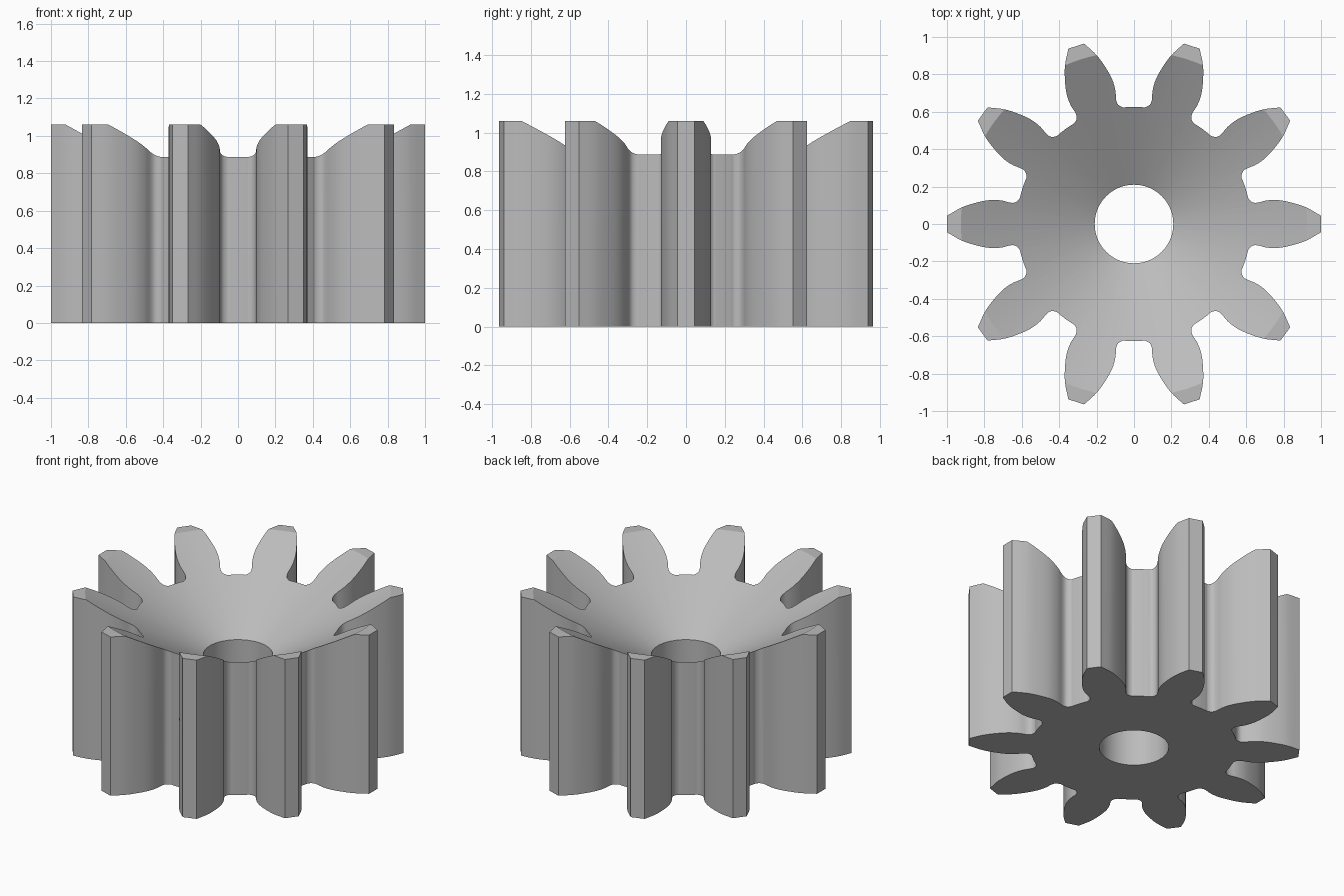
import bpy, bmesh, math
from mathutils import Vector, Matrix

if "Cube" in bpy.data.objects:
    bpy.data.objects.remove(bpy.data.objects["Cube"])

TEETH, HEIGHT, BORE, RIM = 10, 1.06, 0.21, 0.925
ROOT = 0.626
SLOPE = math.tan(math.radians(30))
PITCH = 2 * math.pi / TEETH


def catmull(points, steps):
    """Smooth curve through the points."""
    pts = [2 * points[0] - points[1]] + points + [2 * points[-1] - points[-2]]
    out = []
    for a, b, c, d in zip(pts, pts[1:], pts[2:], pts[3:]):
        for i in range(steps):
            t = i / steps
            out.append(0.5 * (2 * b + (c - a) * t + (2 * a - 5 * b + 4 * c - d) * t * t
                              + (3 * b - a - 3 * c + d) * t ** 3))
    return out + [points[-1]]


def mesh_object(name, bm, material):
    bmesh.ops.recalc_face_normals(bm, faces=bm.faces)
    mesh = bpy.data.meshes.new(name)
    bm.to_mesh(mesh)
    bm.free()
    mesh.materials.append(material)
    obj = bpy.data.objects.new(name, mesh)
    bpy.context.collection.objects.link(obj)
    return obj


grey = bpy.data.materials.new("mid grey")
grey.use_nodes = True
colour = (0.5, 0.5, 0.5, 1)
grey.diffuse_color = colour
grey.node_tree.nodes["Principled BSDF"].inputs["Base Color"].default_value = colour

# One flank, from the tip corner to the middle of the root
flank = [Vector(p) for p in ((1, 0.044), (0.92, 0.089), (0.84, 0.115), (0.77, 0.128),
                             (0.71, 0.126), (0.66, 0.114), (0.632, 0.117), (0.612, 0.136))]
for part in (0.8, 1):
    angle = PITCH / 2 * part
    flank.append(Vector((math.cos(angle), math.sin(angle))) * ROOT)
flank = catmull(flank, 4)
tooth = [Vector((p.x, -p.y)) for p in reversed(flank)] + flank[:-1]

# Toothed body, extruded upwards
bm = bmesh.new()
outline = [Matrix.Rotation(PITCH * k, 2) @ p for k in range(TEETH) for p in tooth]
base = bm.faces.new([bm.verts.new((p.x, p.y, 0)) for p in outline])
top = bmesh.ops.extrude_face_region(bm, geom=[base])["geom"]
bmesh.ops.translate(bm, vec=(0, 0, HEIGHT),
                    verts=[v for v in top if isinstance(v, bmesh.types.BMVert)])
gear = mesh_object("toothed_wheel", bm, grey)

# Cutter for the bore and the conical recess
LIFT = 0.2
profile = [(0, -LIFT), (BORE, -LIFT), (BORE, HEIGHT - (RIM - BORE) * SLOPE),
           (RIM + LIFT / SLOPE, HEIGHT + LIFT), (0, HEIGHT + LIFT)]
bm = bmesh.new()
verts = [bm.verts.new((r, 0, z)) for r, z in profile]
edges = [bm.edges.new(pair) for pair in zip(verts, verts[1:])]
bmesh.ops.spin(bm, geom=verts + edges, axis=(0, 0, 1), cent=(0, 0, 0),
               angle=2 * math.pi, steps=120, use_duplicate=False)
bmesh.ops.remove_doubles(bm, verts=bm.verts, dist=0.0001)
cutter = mesh_object("recess_cutter", bm, grey)
cutter.hide_render = True

cut = gear.modifiers.new("recess", "BOOLEAN")
cut.operation = "DIFFERENCE"
cut.solver = "EXACT"
cut.object = cutter
bpy.ops.object.select_all(action="DESELECT")
bpy.context.view_layer.objects.active = gear
gear.select_set(True)
bpy.ops.object.modifier_apply(modifier=cut.name)
bpy.data.objects.remove(cutter)
bpy.ops.object.shade_smooth_by_angle(angle=math.radians(25))
